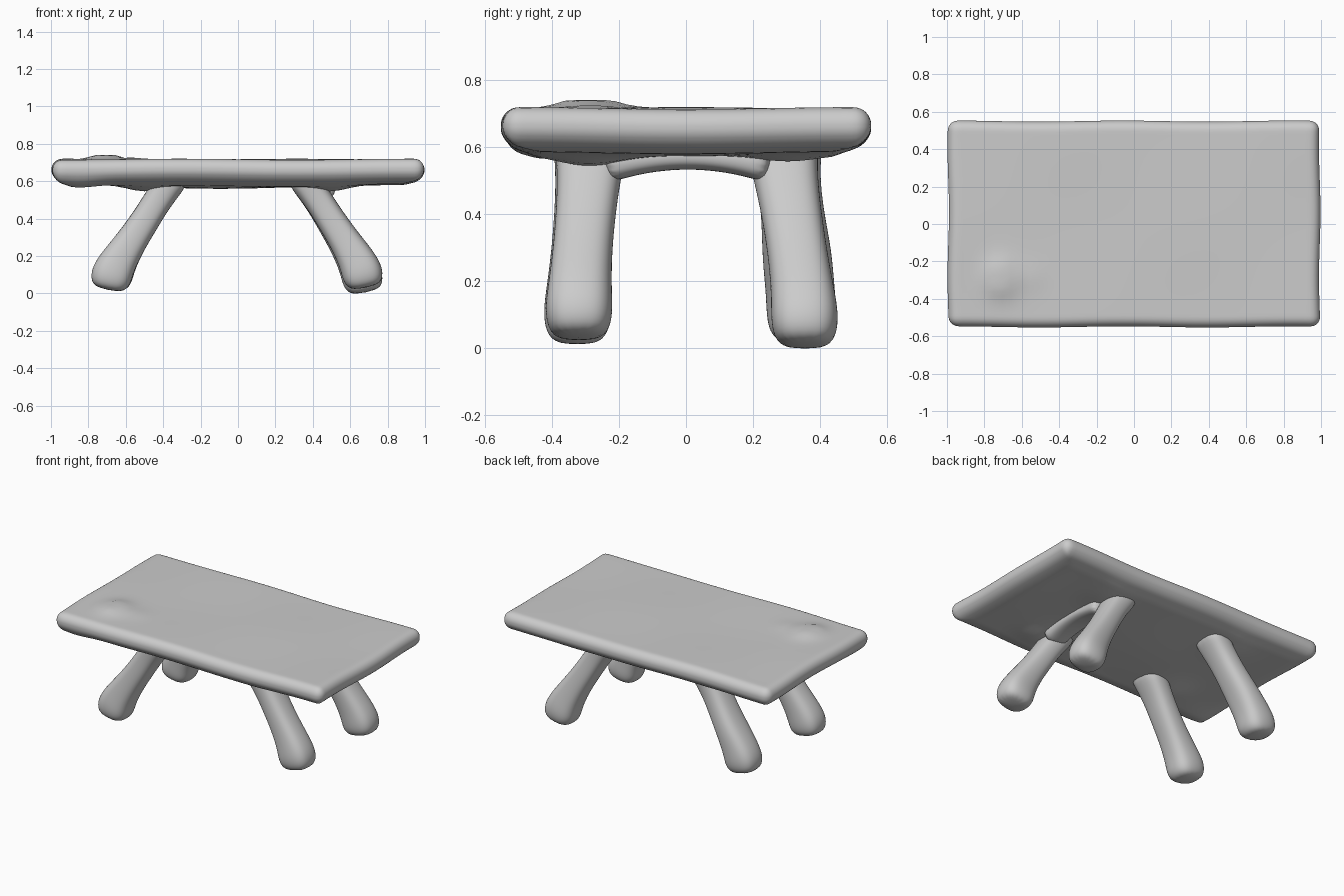
import bpy, bmesh, math
from mathutils import Vector

old = bpy.data.objects.get("Cube")
if old:
    bpy.data.objects.remove(old, do_unlink=True)

grey = bpy.data.materials.new("plain grey")
grey.use_nodes = True
colour = (0.6, 0.6, 0.6, 1)
grey.diffuse_color = colour
grey.node_tree.nodes["Principled BSDF"].inputs["Base Color"].default_value = colour


def finish(bm, name, levels=0):
    bmesh.ops.recalc_face_normals(bm, faces=bm.faces)
    mesh = bpy.data.meshes.new(name)
    bm.to_mesh(mesh)
    bm.free()
    mesh.materials.append(grey)
    mesh.polygons.foreach_set("use_smooth", [True] * len(mesh.polygons))
    ob = bpy.data.objects.new(name, mesh)
    bpy.context.collection.objects.link(ob)
    if levels:
        ob.modifiers.new("smooth", "SUBSURF").levels = levels
        ob.modifiers["smooth"].render_levels = levels
    return ob


def hump(x, y, cx, cy, rx, ry):
    return math.exp(-((x - cx) / rx) ** 2 - ((y - cy) / ry) ** 2)


def slab():
    """Rounded board with wavy edges, a knot on top and a sagging underside."""
    half, r = Vector((0.993, 0.55, 0.055)), 0.053
    bm = bmesh.new()
    bmesh.ops.create_cube(bm, size=2)
    bmesh.ops.subdivide_edges(bm, edges=bm.edges, cuts=47, use_grid_fill=True)
    for v in bm.verts:
        p = Vector([h * math.sin(c * math.pi / 2) for h, c in zip(half, v.co)])
        core = Vector([max(r - h, min(h - r, c)) for h, c in zip(half, p)])
        p = core + (p - core).normalized() * r if (p - core).length > 0 else p
        x, y, up = p.x, p.y, p.z / half.z
        inset = min(half.x - abs(x), half.y - abs(y))
        p.x += 0.004 * math.sin(9 * y + 1)
        p.y += 0.003 * math.sin(7 * x + 2) * abs(y) / half.y
        p.z += 0.662 + 0.003 * math.sin(5 * x) * math.cos(6 * y)
        if up > 0:
            p.z += up * 0.024 * min(1, 1.6 * hump(x, y, -0.71, -0.29, 0.08, 0.1))
            p.z += up * 0.008 * hump(x, y, -0.54, -0.28, 0.05, 0.08)
        else:
            sag = min(1, max(0, inset - 0.01) / 0.1)
            p.z += up * sag * (0.022 + 0.025 * hump(x, y, 0, -0.05, 0.6, 0.45))
            p.z += up * 0.015 * hump(x, y, -0.85, -0.45, 0.12, 0.12)
            # Swellings around the leg roots
            for side in (-1, 1):
                p.z += up * 0.03 * hump(x, y, side * 0.5, -0.29, 0.12, 0.13)
                p.z += up * 0.02 * hump(x, y, side * 0.48, 0.31, 0.12, 0.13)
        v.co = p
    return finish(bm, "table_top")


def limb(name, stations, sides=16, power=0.75):
    """Loft of soft-cornered rings; a station is centre, thickness, width."""
    bm = bmesh.new()
    rings = []
    pts = [Vector(s[0]) for s in stations]
    for i, (c, a, b) in enumerate(stations):
        t = (pts[min(i + 1, len(pts) - 1)] - pts[max(i - 1, 0)]).normalized()
        side = Vector((0, 1, 0)) if abs(t.y) < 0.7 else Vector((1, 0, 0))
        u = side.cross(t).normalized()
        w = t.cross(u)
        ring = []
        for k in range(sides):
            ang = 2 * math.pi * k / sides
            cs, sn = math.cos(ang), math.sin(ang)
            du = math.copysign(abs(cs) ** power, cs) * a
            dw = math.copysign(abs(sn) ** power, sn) * b
            ring.append(bm.verts.new(pts[i] + u * du + w * dw))
        rings.append(ring)
    for r0, r1 in zip(rings, rings[1:]):
        for k in range(sides):
            n = (k + 1) % sides
            bm.faces.new((r0[k], r0[n], r1[n], r1[k]))
    bm.faces.new(rings[0])
    bm.faces.new(rings[-1])
    return finish(bm, name, 2)


def leg(name, s, top_y, foot_y, lift, kick=0, bulge=0):
    """Splayed leg down to a thicker foot; kick pushes the toe outward."""
    steps = [  # x, z, progress, half thickness, half width
        (0.33, 0.65, 0, 0.09, 0.115),
        (0.38, 0.57, 0, 0.082, 0.104),
        (0.44, 0.48, 0.2, 0.077, 0.094),
        (0.5, 0.38, 0.45, 0.079, 0.09),
        (0.57, 0.27, 0.7, 0.085, 0.09),
        (0.63, 0.17, 0.9, 0.1, 0.096),
        (0.662, 0.1, 1, 0.113, 0.103),
        (0.677, 0.045, 1, 0.105, 0.096),
        (0.684, 0.01, 1, 0.07, 0.066),
    ]
    limb(name, [((s * (x + kick * f ** 4), top_y + (foot_y - top_y) * f, z + lift * f),
                 a, b + bulge * hump(f, 0, 0.7, 0, 0.25, 1))
                for x, z, f, a, b in steps])


def brace(name, x, z, thick, wide, reach):
    """Shallow arch joining a pair of legs under the board."""
    limb(name, [((x, 0.005 + reach * t, z - 0.03 * t * t), thick + 0.015 * t * t, wide)
                for t in (-1, -0.75, -0.4, 0, 0.4, 0.75, 1)])


slab()
leg("front_left_leg", 1, -0.285, -0.32, 0.02)
leg("back_left_leg", 1, 0.29, 0.355, -0.005)
leg("front_right_leg", -1, -0.29, -0.325, 0.008, 0.012)
leg("back_right_leg", -1, 0.3, 0.345, 0.012, 0.006, 0.016)
brace("left_brace", 0.44, 0.575, 0.04, 0.08, 0.25)
